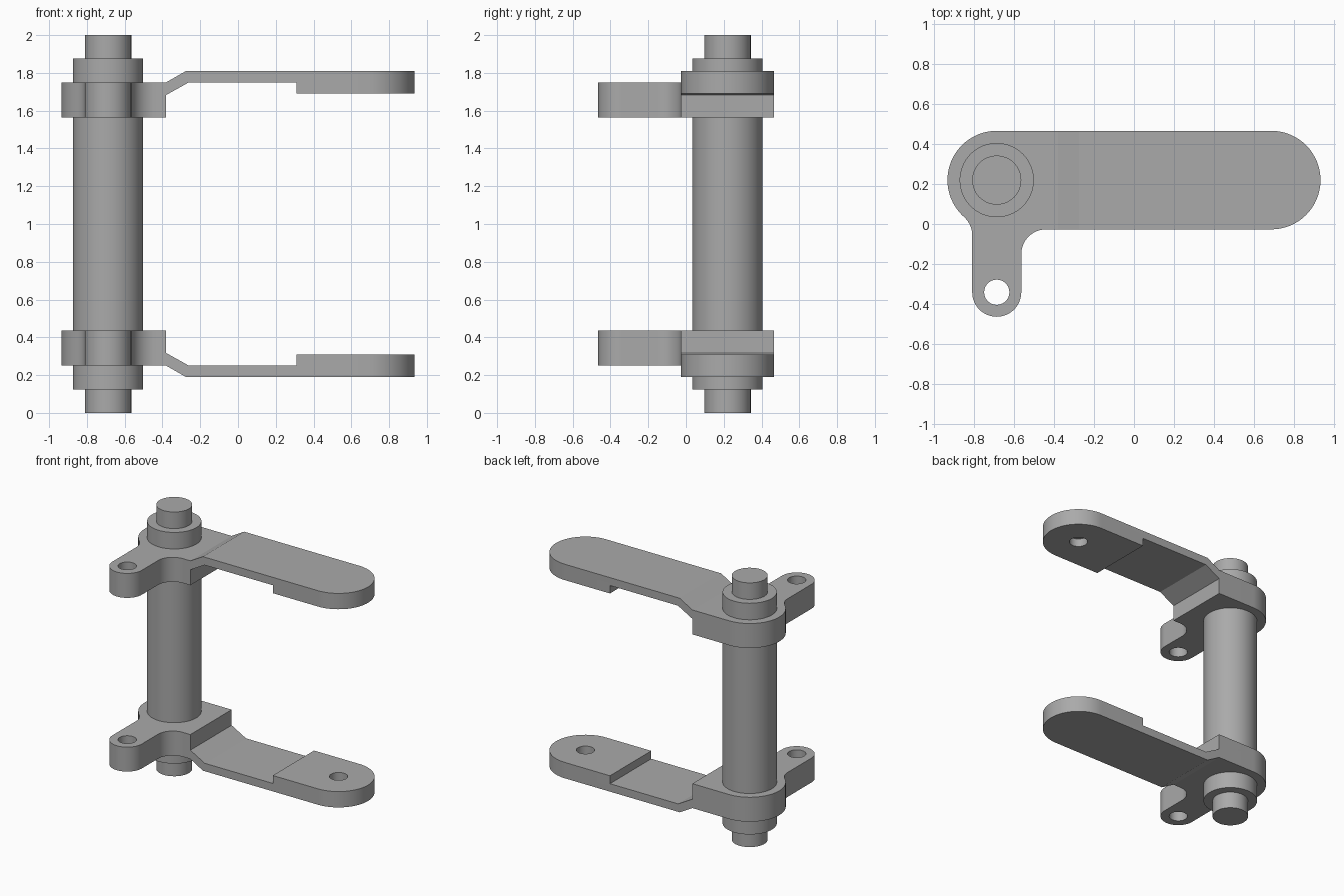
import bpy, bmesh
from math import radians, cos, sin, atan2, degrees, sqrt
from mathutils import Vector

cube = bpy.data.objects.get("Cube")
if cube:
    bpy.data.objects.remove(cube)

grey = bpy.data.materials.new("grey metal")
grey.use_nodes = True
colour = (0.4, 0.4, 0.4, 1)
grey.diffuse_color = colour
grey.node_tree.nodes["Principled BSDF"].inputs["Base Color"].default_value = colour

PIVOT_X, ARM_Y, MID_Z = -0.688, 0.22, 1.0
HUB_R, SLEEVE_R, PIN_R, HOLE_R = 0.247, 0.186, 0.123, 0.063
EAR_Y = -0.342


def prism(name, points, offset):
    """Extrude a closed outline along the offset vector."""
    bm = bmesh.new()
    face = bm.faces.new([bm.verts.new(p) for p in points])
    grown = bmesh.ops.extrude_face_region(bm, geom=[face])["geom"]
    verts = [v for v in grown if isinstance(v, bmesh.types.BMVert)]
    bmesh.ops.translate(bm, verts=verts, vec=offset)
    bmesh.ops.recalc_face_normals(bm, faces=bm.faces)
    mesh = bpy.data.meshes.new(name)
    bm.to_mesh(mesh)
    bm.free()
    mesh.materials.append(grey)
    obj = bpy.data.objects.new(name, mesh)
    obj.location.z = MID_Z
    bpy.context.collection.objects.link(obj)
    return obj


def arc(x, y, r, start, end, steps=24):
    angles = [radians(start + (end - start) * i / steps) for i in range(steps + 1)]
    return [(x + r * cos(a), y + r * sin(a)) for a in angles]


def disc(name, x, y, r, z0, z1):
    ring = arc(x, y, r, 0, 360, 64)[:-1]
    return prism(name, [(px, py, z0) for px, py in ring], Vector((0, 0, z1 - z0)))


def activate(obj):
    bpy.ops.object.select_all(action="DESELECT")
    obj.select_set(True)
    bpy.context.view_layer.objects.active = obj


def cut(obj, tool, operation):
    activate(obj)
    mod = obj.modifiers.new("cut", "BOOLEAN")
    mod.operation, mod.solver, mod.object = operation, "EXACT", tool
    bpy.ops.object.modifier_apply(modifier=mod.name)
    bpy.data.objects.remove(tool)


def smooth(obj):
    activate(obj)
    bpy.ops.object.shade_smooth_by_angle(angle=radians(25))


# Arm side profile, heights measured from the middle of the column
profile = [(-1.1, 0.565), (-0.38, 0.565), (-0.38, 0.683), (-0.26, 0.75),
           (0.31, 0.75), (0.31, 0.69), (1.1, 0.69), (1.1, 0.81),
           (-0.275, 0.81), (-0.38, 0.75), (-1.1, 0.75)]
arms = prism("link_arms", [(x, -0.6, z) for x, z in profile], Vector((0, 1.2, 0)))

# Arm plan: rounded arm, hub, and side ear with blended corners
fillet = 0.124
left_x = PIVOT_X - PIN_R - fillet
rise = sqrt((HUB_R + fillet) ** 2 - (PIVOT_X - left_x) ** 2)
tangent = degrees(atan2(rise, PIVOT_X - left_x))
plan = (arc(-PIVOT_X, ARM_Y, HUB_R, -90, 90, 32)
        + arc(PIVOT_X, ARM_Y, HUB_R, 90, 180 + tangent, 40)
        + arc(left_x, ARM_Y - rise, fillet, tangent, 0, 10)
        + arc(PIVOT_X, EAR_Y, PIN_R, 180, 360, 32)
        + arc(PIVOT_X + PIN_R + fillet, ARM_Y - HUB_R - fillet, fillet, 180, 90, 16))
outline = prism("plan_cutter", [(x, y, 0.3) for x, y in plan], Vector((0, 0, 0.8)))
cut(arms, outline, "INTERSECT")

# Through hole in the ear, blind hole in the end pad
cut(arms, disc("ear_hole", PIVOT_X, EAR_Y, HOLE_R, 0.4, 1), "DIFFERENCE")
cut(arms, disc("pad_hole", -PIVOT_X, ARM_Y, HOLE_R, 0.5, 0.75), "DIFFERENCE")

# Opposite arm
mirror = arms.modifiers.new("mirror", "MIRROR")
mirror.use_axis = (False, False, True)
activate(arms)
bpy.ops.object.modifier_apply(modifier=mirror.name)
smooth(arms)

# Column sleeve and the pin ends projecting from it
smooth(disc("column_sleeve", PIVOT_X, ARM_Y, SLEEVE_R, -0.875, 0.875))
for name, z0, z1 in (("top_pin", 0.875, 1), ("bottom_pin", -1, -0.875)):
    smooth(disc(name, PIVOT_X, ARM_Y, PIN_R, z0, z1))
